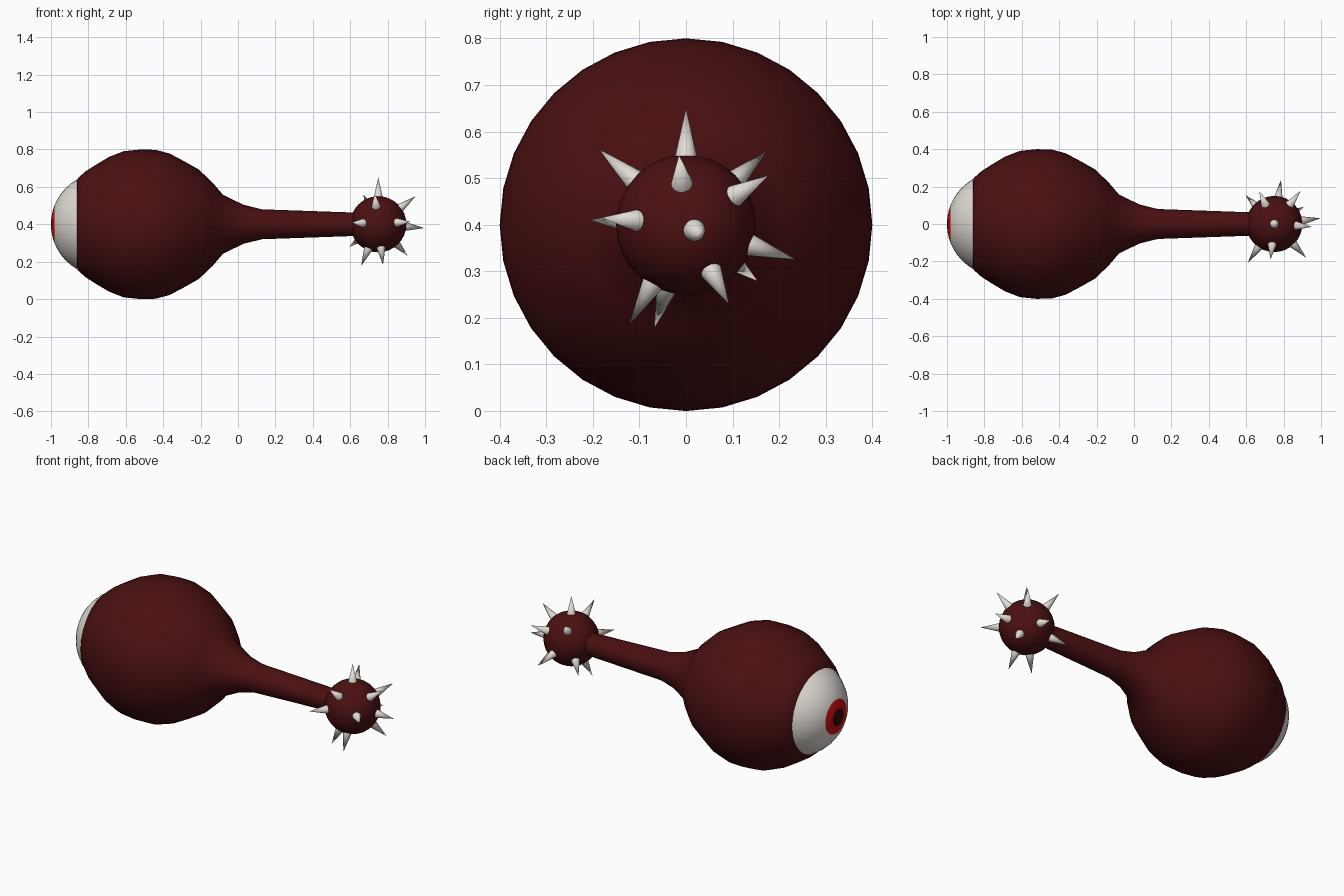
import bpy, bmesh, math
from mathutils import Vector

if "Cube" in bpy.data.objects:
    bpy.data.objects.remove(bpy.data.objects["Cube"])


def material(name, rgb):
    m = bpy.data.materials.new(name)
    m.diffuse_color = (*rgb, 1)
    m.use_nodes = True
    m.node_tree.nodes["Principled BSDF"].inputs["Base Color"].default_value = m.diffuse_color
    return m


FLESH = material("dark red flesh", (0.07, 0.005, 0.006))
WHITE = material("bone white", (0.75, 0.71, 0.66))
IRIS = material("red iris", (0.60, 0.005, 0.005))
PUPIL = material("dark pupil", (0.03, 0.002, 0.002))
AXIS_Z = 0.4
BALL = Vector((0.75, 0, AXIS_Z))


def finish(name, bm, mats, angle=45):
    bmesh.ops.recalc_face_normals(bm, faces=bm.faces)
    mesh = bpy.data.meshes.new(name)
    bm.to_mesh(mesh)
    bm.free()
    for m in mats:
        mesh.materials.append(m)
    ob = bpy.data.objects.new(name, mesh)
    bpy.context.collection.objects.link(ob)
    bpy.ops.object.select_all(action='DESELECT')
    ob.select_set(True)
    bpy.context.view_layer.objects.active = ob
    bpy.ops.object.shade_smooth_by_angle(angle=math.radians(angle))
    return ob


def revolve(profile, steps=32):
    """Turn an (x, radius) profile around the long axis."""
    bm = bmesh.new()
    verts = [bm.verts.new((x, 0, AXIS_Z + r)) for x, r in profile]
    edges = [bm.edges.new(p) for p in zip(verts, verts[1:])]
    bmesh.ops.spin(bm, geom=verts + edges, cent=(0, 0, AXIS_Z), axis=(1, 0, 0),
                   angle=math.tau, steps=steps, use_merge=True)
    bmesh.ops.remove_doubles(bm, verts=bm.verts, dist=1e-5)
    return bm


# Bulb and neck
finish("body", revolve([
    (-0.86, 0.235), (-0.858, 0.245), (-0.815, 0.283), (-0.765, 0.315),
    (-0.69, 0.36), (-0.61, 0.391), (-0.52, 0.40), (-0.44, 0.398),
    (-0.365, 0.378), (-0.29, 0.338), (-0.21, 0.293), (-0.135, 0.222),
    (-0.08, 0.157), (0.03, 0.104), (0.128, 0.08), (0.64, 0.062)]),
    [FLESH])

# Eye: bulging cap with iris and pupil rings
R = 0.277
radii = [0.24, 0.22, 0.19, 0.16, 0.13, 0.10, 0.075, 0.05, 0.025, 0]
bm = revolve([(-1 + R - math.sqrt(R * R - r * r), r) for r in radii])
for f in bm.faces:
    c = f.calc_center_median()
    d = math.hypot(c.y, c.z - AXIS_Z)
    f.material_index = 2 if d < 0.05 else 1 if d < 0.10 else 0
finish("eye", bm, [WHITE, IRIS, PUPIL])

# Tail ball
bm = bmesh.new()
bmesh.ops.create_uvsphere(bm, u_segments=32, v_segments=16, radius=0.15)
bmesh.ops.translate(bm, verts=bm.verts, vec=BALL)
finish("tail_ball", bm, [FLESH])

# Spikes, given by direction from the ball centre
directions = [
    (0, 0, .25), (-.02, -.19, .165), (-.08, .175, .16), (.2, -.015, .15),
    (.14, .176, .105), (-.14, -.205, .01), (.17, -.18, .015),
    (.245, .03, -.02), (.036, .236, -.075), (-.15, .15, -.118),
    (.158, .092, -.17), (.025, -.122, -.215), (-.09, -.067, -.219)]
bm = bmesh.new()
for d in directions:
    d = Vector(d).normalized()
    new = bmesh.ops.create_cone(bm, cap_ends=True, segments=16, radius1=0.025,
                                radius2=0, depth=0.11)["verts"]
    bmesh.ops.rotate(bm, verts=new, cent=(0, 0, 0),
                     matrix=d.to_track_quat('Z', 'Y').to_matrix())
    bmesh.ops.translate(bm, verts=new, vec=BALL + d * 0.195)
finish("spikes", bm, [WHITE])
